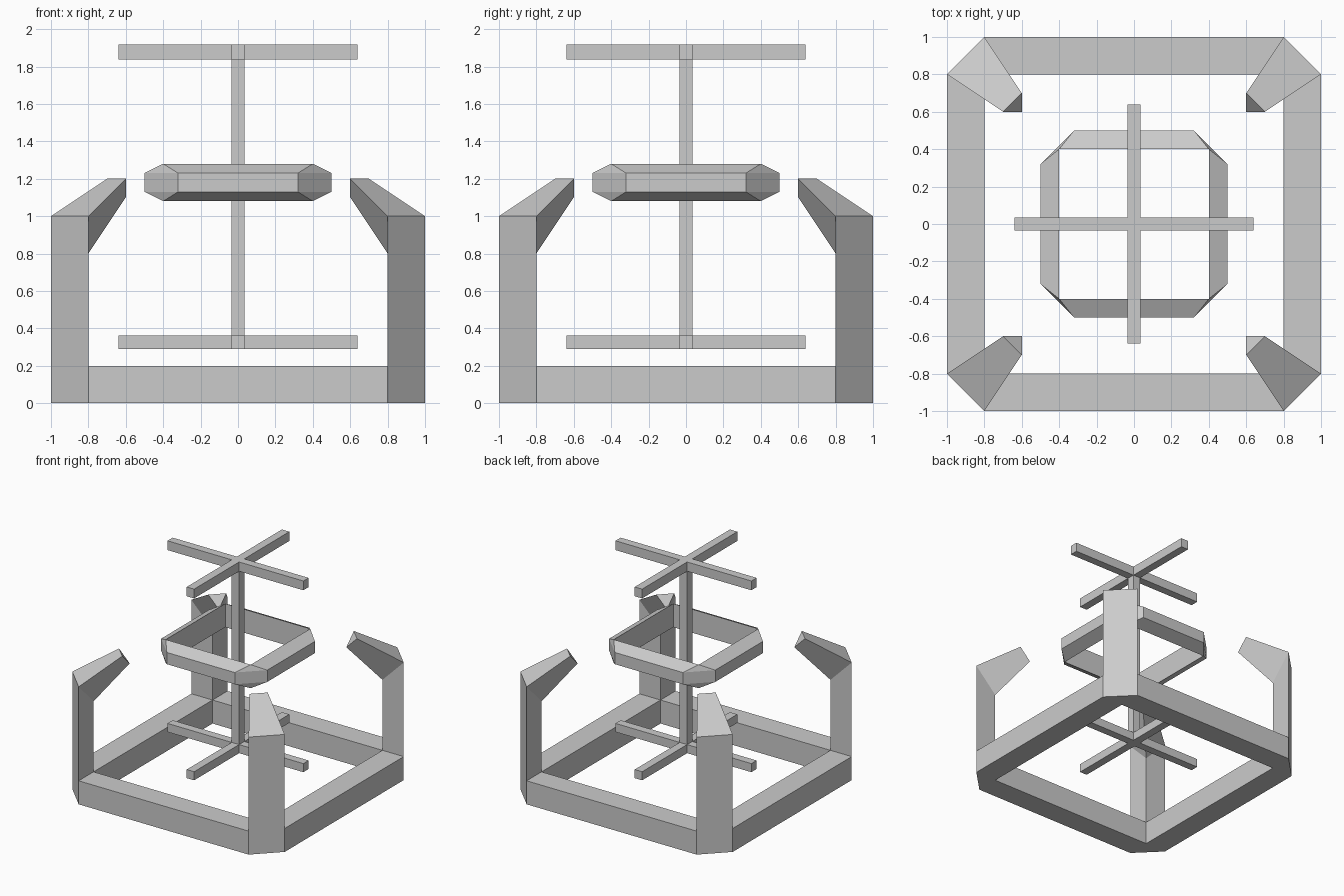
import bpy, bmesh
from mathutils import Matrix, Vector
from math import pi

if "Cube" in bpy.data.objects:
    bpy.data.objects.remove(bpy.data.objects["Cube"])


def build(name, faces, turns=4):
    """Make an object from faces (point lists), repeated by quarter turns about z and welded."""
    bm = bmesh.new()
    for k in range(turns):
        rot = Matrix.Rotation(k * pi / 2, 3, 'Z')
        for pts in faces:
            bm.faces.new([bm.verts.new(rot @ Vector(p)) for p in pts])
    bmesh.ops.remove_doubles(bm, verts=bm.verts, dist=1e-4)
    bmesh.ops.recalc_face_normals(bm, faces=bm.faces)
    me = bpy.data.meshes.new(name)
    bm.to_mesh(me)
    bm.free()
    ob = bpy.data.objects.new(name, me)
    bpy.context.collection.objects.link(ob)
    return ob


def loft(a, b):
    """Quads joining two matching closed sections."""
    n = len(a)
    return [[a[i], a[(i + 1) % n], b[(i + 1) % n], b[i]] for i in range(n)]


def prism(outline, z0, z1):
    low = [(x, y, z0) for x, y in outline]
    high = [(x, y, z1) for x, y in outline]
    return loft(low, high) + [low, high]


# Base frame with triangular corner posts bending into claws (one quarter, turned four times)
bar = [(-1, 0), (-1, .2), (-.8, .2), (-.8, 0)]
quarter = loft([(-.8, y, z) for y, z in bar], [(.8, y, z) for y, z in bar])
A, B, C = (.8, -1), (1, -.8), (.8, -.8)
foot = [(*p, 0) for p in (A, B, C)]
base = [(*p, .2) for p in (A, B, C)]
bend = [(*A, 1), (*B, 1), (*C, .8)]
tip = [(.6, -.7, 1.2), (.7, -.6, 1.2), (.6, -.6, 1.1)]
quarter += [foot, tip]
quarter += [[foot[0], foot[1], base[1], bend[1], bend[0], base[0]]]  # outer face
quarter += loft(base, bend)[1:] + loft(bend, tip)
build("base_frame_with_claws", quarter)

# Floating ring with bevelled outside and cut corners
ring = [(.32, -.5, 1.13), (.32, -.5, 1.23), (.4, -.4, 1.28), (.4, -.4, 1.08)]
mirrored = [(-x, y, z) for x, y, z in ring]
after = [(.5, -.32, 1.13), (.5, -.32, 1.23)]
side = loft(mirrored, ring)
side += [[ring[0], after[0], after[1], ring[1]],
         [ring[1], after[1], ring[2]],
         [ring[0], ring[3], after[0]]]
build("floating_ring", side)

# Central pole with a cross at each end
w, r = .035, .64
plus = [(w, w), (w, r), (-w, r), (-w, w), (-r, w), (-r, -w),
        (-w, -w), (-w, -r), (w, -r), (w, -w), (r, -w), (r, w)]
build("lower_cross", prism(plus, .29, .363), 1)
build("upper_cross", prism(plus, 1.838, 1.917), 1)
build("central_pole", prism([(w, w), (-w, w), (-w, -w), (w, -w)], .363, 1.838), 1)
